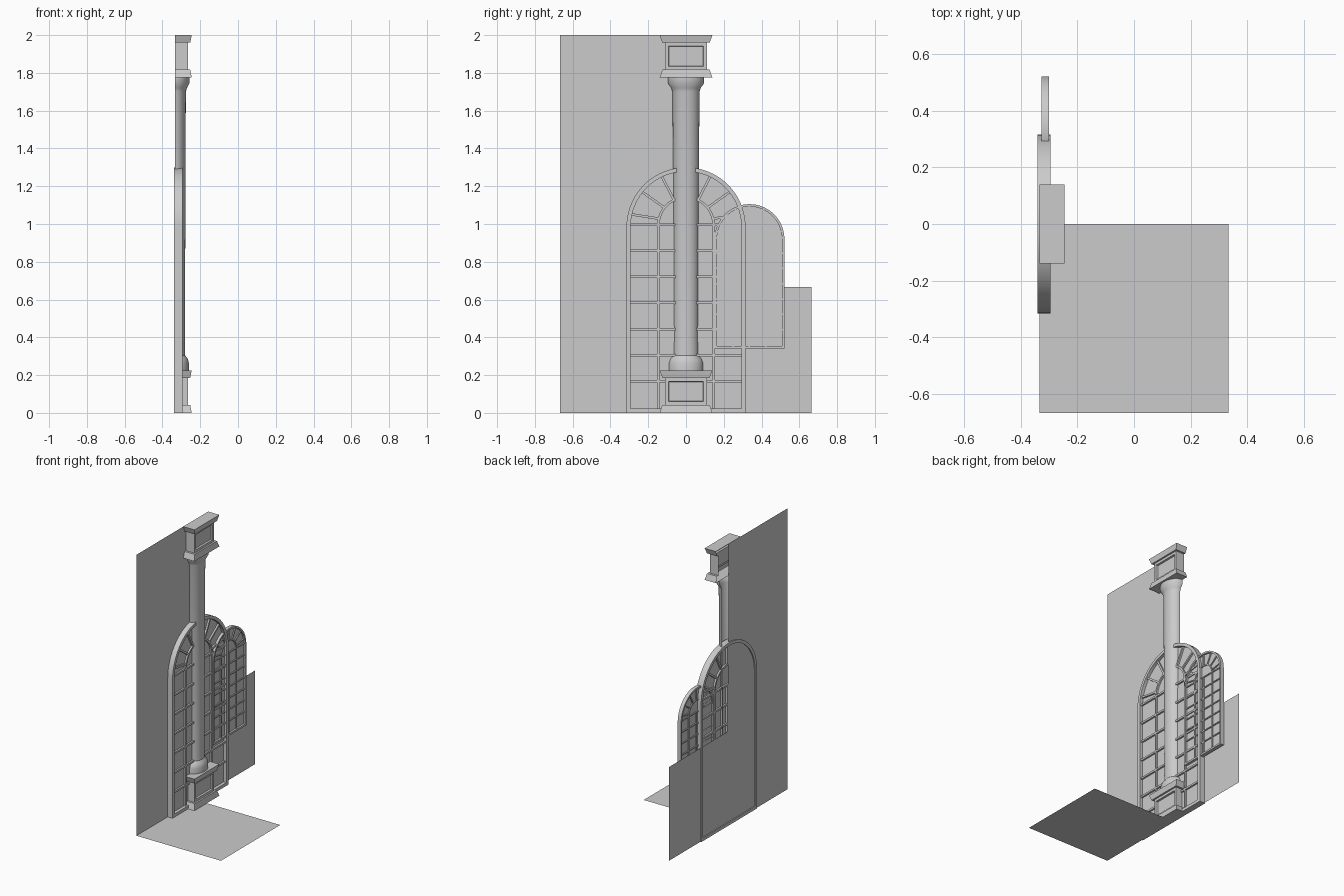
import bpy, bmesh
from math import pi, sin, cos, radians

if "Cube" in bpy.data.objects:
    bpy.data.objects.remove(bpy.data.objects["Cube"])

WALL_X = -0.333


def finish(name, bm, smooth=False, normals=True):
    if normals:
        bmesh.ops.recalc_face_normals(bm, faces=bm.faces)
    me = bpy.data.meshes.new(name)
    bm.to_mesh(me)
    bm.free()
    ob = bpy.data.objects.new(name, me)
    bpy.context.collection.objects.link(ob)
    if smooth:
        bpy.context.view_layer.objects.active = ob
        ob.select_set(True)
        bpy.ops.object.shade_smooth_by_angle(angle=radians(35))
        ob.select_set(False)
    return ob


def sheet(name, pts):
    bm = bmesh.new()
    bm.faces.new([bm.verts.new(p) for p in pts])
    return finish(name, bm, normals=False)


def strip(bm, outer, inner, depth, closed=False):
    """Solid band between two (y, z) outlines, centred on local x = 0."""
    rings = [[bm.verts.new((x, a[0], a[1])) for x, a in
              ((-depth / 2, o), (depth / 2, o), (depth / 2, i), (-depth / 2, i))]
             for o, i in zip(outer, inner)]
    n = len(rings)
    for k in range(n if closed else n - 1):
        a, b = rings[k], rings[(k + 1) % n]
        for j in range(4):
            bm.faces.new((a[j], a[(j + 1) % 4], b[(j + 1) % 4], b[j]))
    if not closed:
        bm.faces.new(rings[0])
        bm.faces.new(rings[-1])


def bar(bm, p, q, width, depth):
    dy, dz = q[0] - p[0], q[1] - p[1]
    l = (dy * dy + dz * dz) ** 0.5
    ny, nz = -dz / l * width / 2, dy / l * width / 2
    strip(bm, [(p[0] + ny, p[1] + nz), (q[0] + ny, q[1] + nz)],
          [(p[0] - ny, p[1] - nz), (q[0] - ny, q[1] - nz)], depth)


def arc(r, zc, n=32):
    return [(r * cos(pi * k / n), zc + r * sin(pi * k / n)) for k in range(n + 1)]


def window(name, loc, scale):
    R, T, ZC = 0.315, 0.022, 0.985
    inner = [(R - T, T)] + arc(R - T, ZC) + [(T - R, T)]
    # outer frame
    bm = bmesh.new()
    strip(bm, [(R, 0)] + arc(R, ZC) + [(-R, 0)], inner, 0.045, closed=True)
    parts = [finish(name + "_frame", bm, smooth=True)]
    # glazing bars: grid, inner arch and fan
    bm = bmesh.new()
    w, d = 0.013, 0.024
    for y in (-0.147, 0, 0.147):
        bar(bm, (y, T), (y, ZC + 0.01), w, d)
    for k in range(7):
        z = 0.168 + 0.138 * k
        bar(bm, (-R + T, z), (R - T, z), w, d)
    strip(bm, arc(0.153, 0.995, 20), arc(0.140, 0.995, 20), d)
    for k in range(7):
        a = pi / 2 + (k - 3) * pi / 7
        bar(bm, (0.15 * cos(a), ZC + 0.01 + 0.15 * sin(a)),
            (0.298 * cos(a), ZC + 0.298 * sin(a)), w, d)
    parts.append(finish(name + "_bars", bm))
    # glass
    parts.append(sheet(name + "_glass", [(0, y, z) for y, z in inner]))
    for ob in parts:
        ob.location = loc
        ob.scale = (scale,) * 3


def block(name, z0):
    """Half pedestal, open against the wall, with a sunk front panel."""
    prof = [(0.14, -0.245, 0), (0.125, -0.253, 0.042), (0.11, -0.265, 0.042),
            (0.11, -0.265, 0.185), (0.125, -0.253, 0.185), (0.14, -0.245, 0.225)]
    bm = bmesh.new()
    rows = [[bm.verts.new(p) for p in ((WALL_X, -h, z0 + z), (x, -h, z0 + z),
                                       (x, h, z0 + z), (WALL_X, h, z0 + z))]
            for h, x, z in prof]
    front = None
    for k, (a, b) in enumerate(zip(rows, rows[1:])):
        for j in range(3):
            f = bm.faces.new((a[j], a[j + 1], b[j + 1], b[j]))
            if k == 2 and j == 1:
                front = f
    bm.faces.new(rows[0][::-1])
    bm.faces.new(rows[-1])
    bm.normal_update()
    bmesh.ops.inset_region(bm, faces=[front], thickness=0.025)
    bmesh.ops.inset_region(bm, faces=[front], thickness=0.004, depth=-0.012)
    finish(name, bm)


# wall and floor sheets
sheet("wall", [(WALL_X, y, z) for y, z in
               ((-0.667, 0), (0, 0), (0.664, 0), (0.664, 0.667), (0, 0.667), (0, 2), (-0.667, 2))])
sheet("floor", [(-0.333, -0.667, 0), (0.333, -0.667, 0), (0.333, 0, 0), (-0.333, 0, 0)])

# large arched window and its smaller copy
window("large_window", (-0.3175, 0, 0), 1.0)
window("small_window", (-0.3125, 0.336, 0.342), 0.587)

# column pedestal and top block
block("column_base", 0)
block("column_top", 1.775)

# half-round shaft
bm = bmesh.new()
prof = [(0.092, 0.225), (0.092, 0.262), (0.085, 0.285), (0.066, 0.305),
        (0.065, 0.40), (0.071, 1.70), (0.078, 1.72), (0.095, 1.745), (0.095, 1.775)]
N = 24
rows = [[bm.verts.new((WALL_X + 0.8 * r * sin(pi * k / N), -r * cos(pi * k / N), z))
         for k in range(N + 1)] for r, z in prof]
for a, b in zip(rows, rows[1:]):
    for k in range(N):
        bm.faces.new((a[k], a[k + 1], b[k + 1], b[k]))
finish("column_shaft", bm, smooth=True, normals=False)
